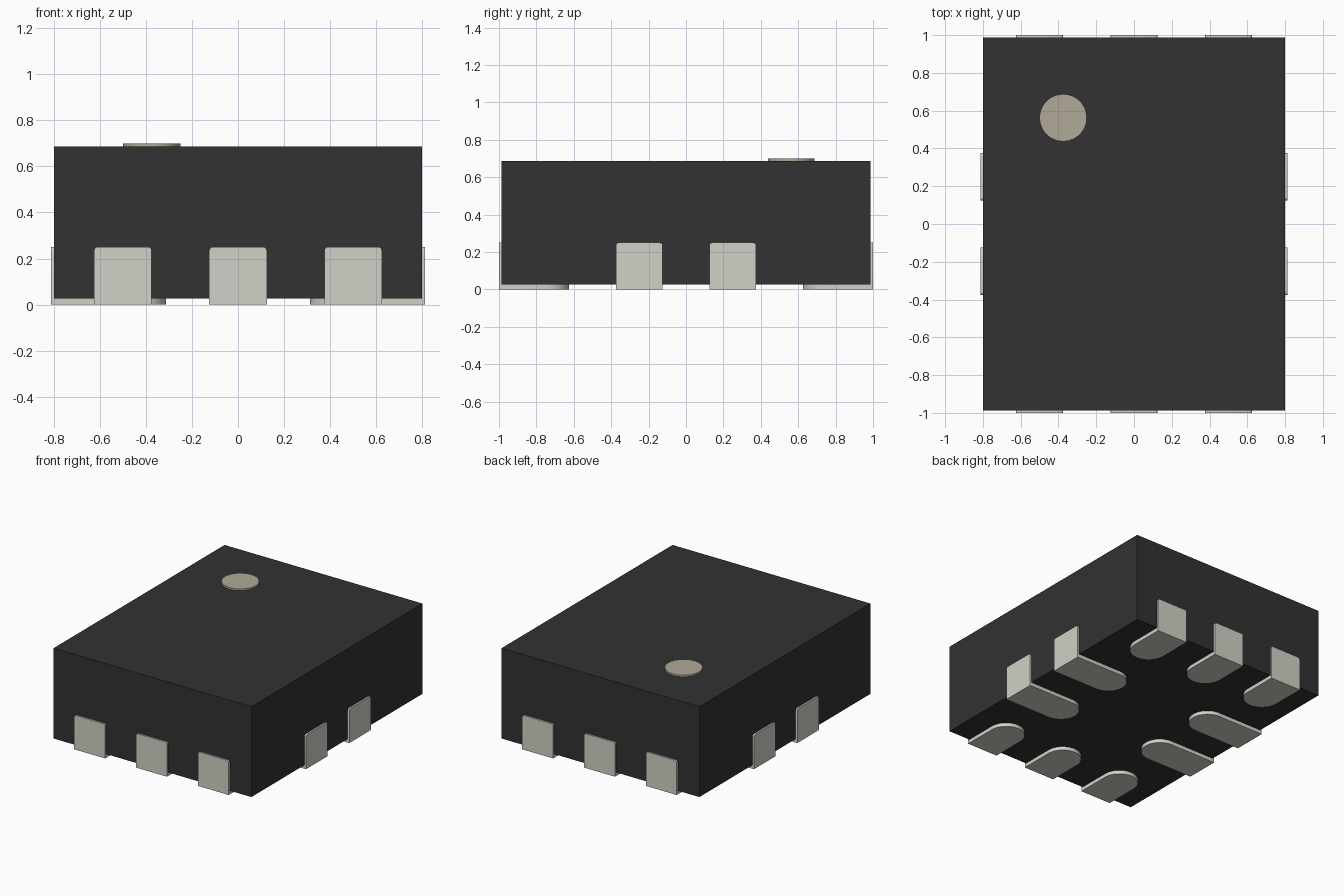
import bpy, bmesh, math
from mathutils import Matrix, Vector

cube = bpy.data.objects.get("Cube")
if cube:
    bpy.data.objects.remove(cube, do_unlink=True)

# Main dimensions
HALF_X, HALF_Y = 0.80, 0.9875
BOTTOM, TOP = 0.027, 0.6875
PLATE = 0.0125         # how far the pads stand out of the walls
PAD_W, PAD_H = 0.25, 0.25
SINK = 0.003           # overlap into the body


def material(name, rgb):
    m = bpy.data.materials.new(name)
    m.use_nodes = True
    m.diffuse_color = (*rgb, 1)
    bsdf = next(n for n in m.node_tree.nodes if n.type == 'BSDF_PRINCIPLED')
    bsdf.inputs["Base Color"].default_value = (*rgb, 1)
    bsdf.inputs["Roughness"].default_value = 0.6
    return m


BLACK = material("black plastic", (0.032, 0.032, 0.032))
SILVER = material("tinned metal", (0.645, 0.638, 0.572))
TAN = material("marker tan", (0.435, 0.398, 0.316))


def prism(bm, outline, offset):
    """Extrude a planar outline by an offset vector."""
    face = bm.faces.new([bm.verts.new(p) for p in outline])
    ext = bmesh.ops.extrude_face_region(bm, geom=[face])
    verts = [g for g in ext["geom"] if isinstance(g, bmesh.types.BMVert)]
    bmesh.ops.translate(bm, verts=verts, vec=Vector(offset))


def finish(bm, name, mat, smooth=False):
    bmesh.ops.recalc_face_normals(bm, faces=bm.faces)
    me = bpy.data.meshes.new(name)
    bm.to_mesh(me)
    bm.free()
    me.materials.append(mat)
    ob = bpy.data.objects.new(name, me)
    bpy.context.collection.objects.link(ob)
    if smooth:
        bpy.ops.object.select_all(action='DESELECT')
        ob.select_set(True)
        bpy.context.view_layer.objects.active = ob
        bpy.ops.object.shade_smooth_by_angle(angle=math.radians(30))
    return ob


def arc(cx, cy, r, a0, a1, n):
    """Points along an arc, angles in degrees."""
    return [(cx + r * math.cos(math.radians(a0 + (a1 - a0) * i / n)),
             cy + r * math.sin(math.radians(a0 + (a1 - a0) * i / n)))
            for i in range(n + 1)]


def pad(name, wall, length, along, turn):
    """L-shaped contact facing -y, then turned about z to its wall."""
    bm = bmesh.new()
    r = PAD_W / 2
    inner = -wall + SINK
    # Upright plate with slightly rounded top corners
    c = 0.015
    face = [(-r, 0), (r, 0)]
    face += arc(r - c, PAD_H - c, c, 0, 90, 4)
    face += arc(-r + c, PAD_H - c, c, 90, 180, 4)
    prism(bm, [(x, -wall - PLATE, z) for x, z in face], (0, PLATE + SINK, 0))
    # Foot under the body with a half-round inner end
    end = -wall - PLATE + length
    foot = [(-r, inner), (r, inner)] + arc(0, end - r, r, 0, 180, 24)
    prism(bm, [(x, y, 0) for x, y in foot], (0, 0, BOTTOM + SINK))
    bmesh.ops.transform(bm, verts=bm.verts, matrix=Matrix.Rotation(turn, 4, 'Z')
                        @ Matrix.Translation((along, 0, 0)))
    finish(bm, name, SILVER, smooth=True)


# Body block
bm = bmesh.new()
prism(bm, [(-HALF_X, -HALF_Y, BOTTOM), (HALF_X, -HALF_Y, BOTTOM),
           (HALF_X, HALF_Y, BOTTOM), (-HALF_X, HALF_Y, BOTTOM)],
      (0, 0, TOP - BOTTOM))
finish(bm, "body", BLACK)

# Round corner marker on the top
bm = bmesh.new()
circle = arc(-0.375, 0.5625, 0.125, 0, 360, 48)[:-1]
prism(bm, [(x, y, TOP - SINK) for x, y in circle], (0, 0, 0.0125 + SINK))
finish(bm, "corner_marker", TAN, smooth=True)

# Three short contacts on front and back, two long ones on each side
for label, turn in (("front", 0), ("back", math.pi)):
    for i, along in enumerate((-0.5, 0, 0.5), 1):
        pad(f"{label}_contact_{i}", HALF_Y, 0.375, along, turn)
for label, turn in (("left", math.pi / 2), ("right", -math.pi / 2)):
    for i, along in enumerate((-0.25, 0.25), 1):
        pad(f"{label}_contact_{i}", HALF_X, 0.5, along, turn)
